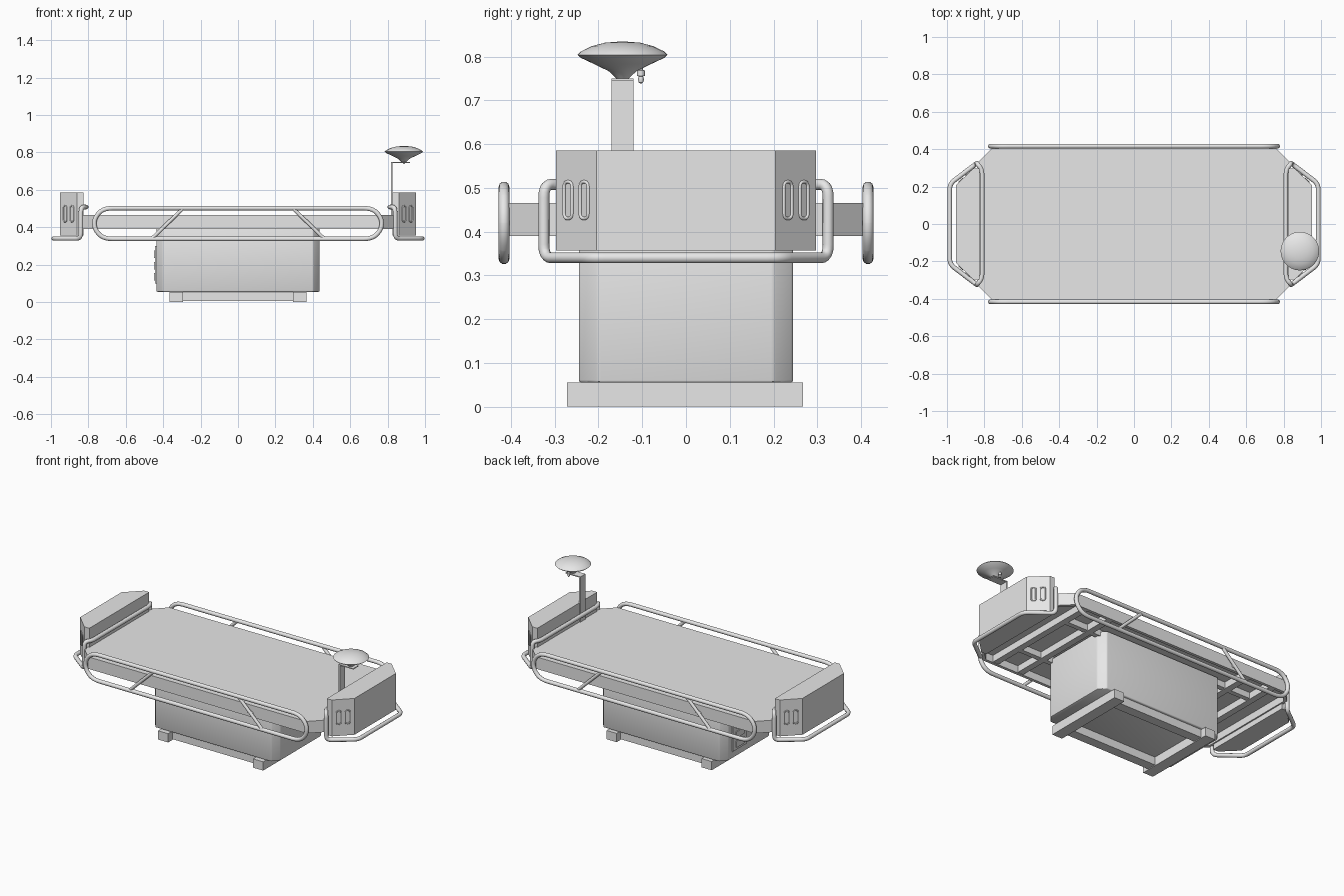
import bpy, bmesh, math
from mathutils import Vector

if "Cube" in bpy.data.objects:
    bpy.data.objects.remove(bpy.data.objects["Cube"], do_unlink=True)

grey = bpy.data.materials.new("light_grey")
grey.use_nodes = True
grey.diffuse_color = (0.8, 0.8, 0.8, 1)
grey.node_tree.nodes["Principled BSDF"].inputs["Base Color"].default_value = (0.8, 0.8, 0.8, 1)


def activate(ob):
    bpy.ops.object.select_all(action='DESELECT')
    ob.select_set(True)
    bpy.context.view_layer.objects.active = ob


def finish(name, bm, smooth=False):
    bmesh.ops.recalc_face_normals(bm, faces=bm.faces)
    me = bpy.data.meshes.new(name)
    bm.to_mesh(me)
    bm.free()
    me.materials.append(grey)
    ob = bpy.data.objects.new(name, me)
    bpy.context.collection.objects.link(ob)
    if smooth:
        activate(ob)
        bpy.ops.object.shade_smooth_by_angle(angle=math.radians(35))
    return ob


def prism(name, outline, z0, z1, recess=None):
    """Extrude a plan outline; recess = (rim width, depth) hollows the underside."""
    bm = bmesh.new()
    base = bm.faces.new([bm.verts.new((x, y, z0)) for x, y in outline])
    top = bmesh.ops.extrude_face_region(bm, geom=[base], use_keep_orig=True)["geom"]
    bmesh.ops.translate(bm, vec=(0, 0, z1 - z0), verts=[v for v in top if isinstance(v, bmesh.types.BMVert)])
    bmesh.ops.recalc_face_normals(bm, faces=bm.faces)
    if recess:
        bmesh.ops.inset_region(bm, faces=[base], thickness=recess[0])
        inner = bmesh.ops.extrude_face_region(bm, geom=[base])["geom"]
        bmesh.ops.translate(bm, vec=(0, 0, recess[1]), verts=[v for v in inner if isinstance(v, bmesh.types.BMVert)])
        if base.is_valid:
            bmesh.ops.delete(bm, geom=[base], context='FACES_ONLY')
    return finish(name, bm)


def box(name, x0, x1, y0, y1, z0, z1):
    return prism(name, [(x0, y0), (x1, y0), (x1, y1), (x0, y1)], z0, z1)


def bevel(ob, width, segments):
    mod = ob.modifiers.new("bevel", 'BEVEL')
    mod.width, mod.segments = width, segments
    mod.limit_method = 'ANGLE'
    activate(ob)
    bpy.ops.object.modifier_apply(modifier=mod.name)
    bpy.ops.object.shade_smooth_by_angle(angle=math.radians(40))


def tube(name, points, radius, round_by=0.0, closed=False):
    """Pipe along a path whose corners are rounded."""
    pts = [Vector(p) for p in points]
    path = []
    for i, p in enumerate(pts):
        if not closed and i in (0, len(pts) - 1):
            path.append(p)
            continue
        a, b = pts[i - 1] - p, pts[(i + 1) % len(pts)] - p
        a = p + a.normalized() * min(round_by, a.length * 0.49)
        b = p + b.normalized() * min(round_by, b.length * 0.49)
        for k in range(6):
            t = k / 5
            path.append(a * (1 - t) ** 2 + p * 2 * t * (1 - t) + b * t * t)
    cu = bpy.data.curves.new(name, 'CURVE')
    cu.dimensions = '3D'
    cu.bevel_depth, cu.bevel_resolution, cu.use_fill_caps = radius, 3, True
    sp = cu.splines.new('POLY')
    sp.points.add(len(path) - 1)
    for q, p in zip(sp.points, path):
        q.co = (*p, 1)
    sp.use_cyclic_u = closed
    cu.materials.append(grey)
    ob = bpy.data.objects.new(name, cu)
    bpy.context.collection.objects.link(ob)
    activate(ob)
    bpy.ops.object.convert(target='MESH')
    bpy.ops.object.shade_smooth_by_angle(angle=math.radians(40))


def lathe(name, profile, x, y, steps=40):
    bm = bmesh.new()
    vs = [bm.verts.new((r, 0, z)) for r, z in profile]
    es = [bm.edges.new(p) for p in zip(vs, vs[1:])]
    bmesh.ops.spin(bm, geom=vs + es, cent=(0, 0, 0), axis=(0, 0, 1), angle=math.tau, steps=steps)
    bmesh.ops.remove_doubles(bm, verts=bm.verts, dist=1e-5)
    bmesh.ops.translate(bm, vec=(x, y, 0), verts=bm.verts)
    return finish(name, bm, True)


def octagon(x, y, cx, cy):
    return [(-x + cx, -y), (x - cx, -y), (x, -y + cy), (x, y - cy),
            (x - cx, y), (-x + cx, y), (-x, y - cy), (-x, -y + cy)]


# Base frame: two runners with projecting feet, joined by two beams
for side, s in (("right", -1), ("left", 1)):
    x = s * 0.33
    box(side + "_base_runner", x - 0.035, x + 0.035, -0.272, 0.267, 0, 0.055)
for end, y in (("front", -0.2), ("back", 0.2)):
    box(end + "_base_beam", -0.3, 0.3, y - 0.03, y + 0.03, 0.005, 0.055)

# Pedestal body with softened corners
bevel(prism("pedestal", octagon(0.437, 0.245, 0.035, 0.045), 0.055, 0.425), 0.006, 2)
box("control_plate", -0.444, -0.43, 0.03, 0.17, 0.1, 0.3)
for i in range(3):
    box("control_button", -0.449, -0.44, 0.06, 0.14, 0.115 + i * 0.06, 0.155 + i * 0.06)

# Table with hollow underside and cross ribs
prism("table_top", octagon(0.835, 0.405, 0.075, 0.075), 0.39, 0.465, recess=(0.02, 0.045))
for x in (-0.68, -0.5, 0.5, 0.68):
    box("table_rib", x - 0.02, x + 0.02, -0.39, 0.39, 0.393, 0.44)
for y in (-0.2, 0.2):
    box("table_spar", -0.7, 0.7, y - 0.015, y + 0.015, 0.397, 0.44)

# Side rails with slanted struts
for side, s in (("front", -1), ("back", 1)):
    y = s * 0.416
    loop = [(-0.72, 0.502), (0.72, 0.502), (0.768, 0.45), (0.768, 0.39),
            (0.72, 0.338), (-0.72, 0.338), (-0.768, 0.39), (-0.768, 0.45)]
    tube(side + "_side_rail", [(x, y, z) for x, z in loop], 0.0125, 0.05, True)
    for m in (-1, 1):
        tube(side + "_rail_strut", [(m * 0.295, y, 0.5), (m * 0.46, y, 0.34)], 0.01)
        tube(side + "_rail_mount", [(m * 0.38, s * 0.39, 0.418), (m * 0.38, y, 0.418)], 0.01)

# Ends: bumper rails and chamfered housings with grip slots
for side, s in (("right", -1), ("left", 1)):
    half = [(0.985, 0.215, 0.34), (0.84, 0.325, 0.34), (0.84, 0.325, 0.508), (0.812, 0.29, 0.508)]
    path = half + [(x, -y, z) for x, y, z in reversed(half)]
    tube(side + "_end_rail", [(s * x, y, z) for x, y, z in path], 0.0125, 0.03, True)
    plan = [(0.825, -0.297), (0.86, -0.297), (0.953, -0.205), (0.953, 0.205), (0.86, 0.297), (0.825, 0.297)]
    prism(side + "_end_housing", [(s * x, y) for x, y in plan], 0.357, 0.585)
    for m in (-1, 1):
        t = Vector((-s, m, 0)).normalized()
        for off in (-0.026, 0.026):
            c = Vector((s * 0.9065, m * 0.251, 0.472)) + t * off
            ring = [c + t * a + Vector((0, 0, b)) for a, b in
                    ((-0.013, -0.042), (0.013, -0.042), (0.013, 0.042), (-0.013, 0.042))]
            tube(side + "_grip_slot", ring, 0.004, 0.013, True)

# Lamp on a flat bent post
box("lamp_post", 0.818, 0.826, -0.17, -0.12, 0.4, 0.75)
box("lamp_arm", 0.818, 0.92, -0.17, -0.12, 0.744, 0.75)
lathe("lamp_shade", [(0, 0.748), (0.014, 0.75), (0.032, 0.767), (0.065, 0.783), (0.095, 0.797),
                     (0.103, 0.804), (0.095, 0.812), (0.07, 0.824), (0.04, 0.832), (0, 0.835)], 0.887, -0.145)
lathe("lamp_knob", [(0, 0.738), (0.005, 0.741), (0.007, 0.748), (0.005, 0.755), (0.009, 0.756),
                    (0.009, 0.768), (0.005, 0.77), (0.005, 0.785), (0, 0.785)], 0.887, -0.103, 16)
